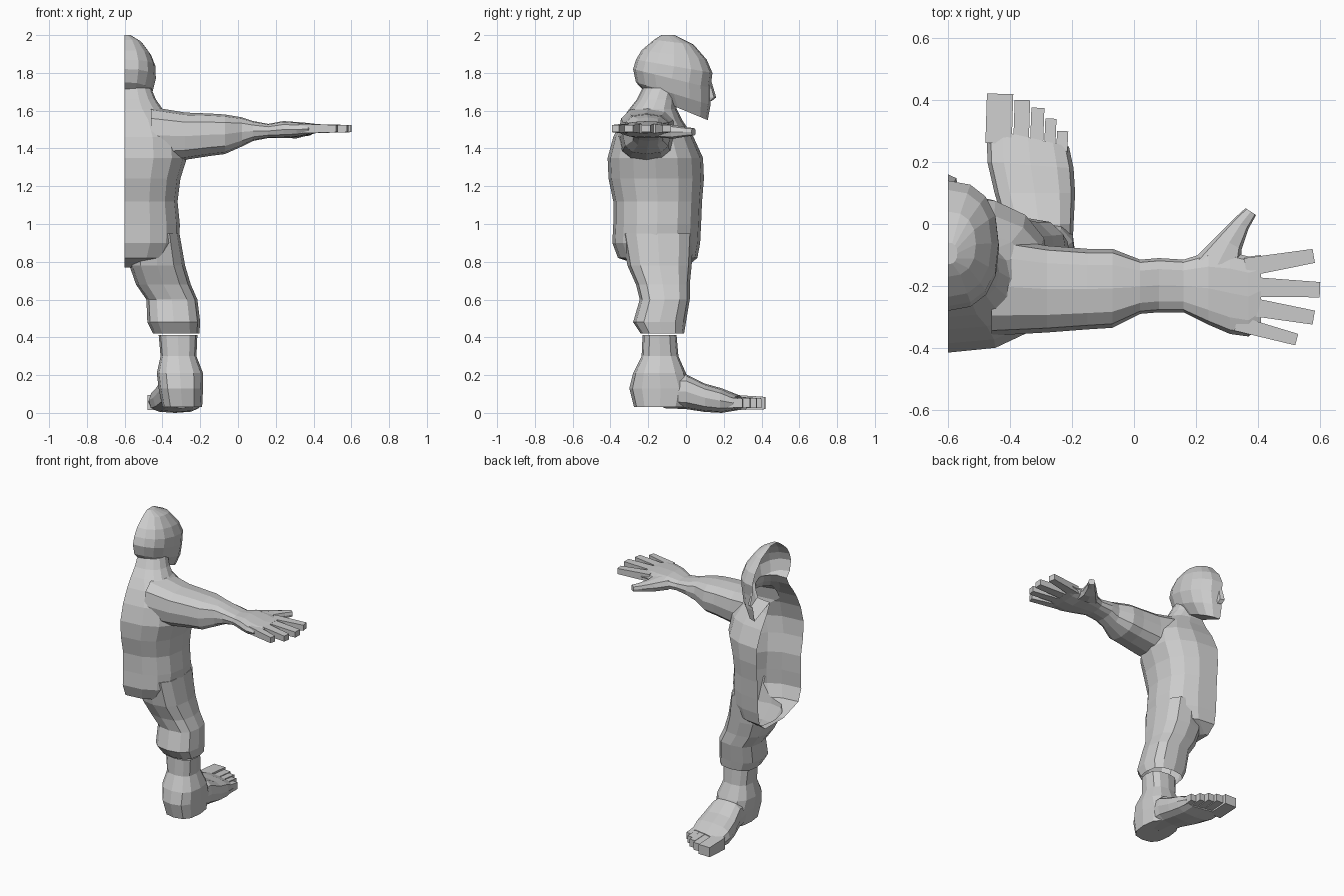
import bpy, bmesh, math
from mathutils import Vector as V

CUT = -0.6  # open mirror plane of the half figure
grey = bpy.data.materials.new("grey")
grey.diffuse_color = (0.6, 0.6, 0.6, 1)


def loft(name, rings, n=12, p=0.8):
    """Skin rings given as (centre, half axis u, half axis v); p squares them off."""
    bm = bmesh.new()
    loops = []
    for c, u, v in rings:
        loop = []
        for i in range(n):
            a = 2 * math.pi * i / n
            k, s = math.cos(a), math.sin(a)
            k = math.copysign(abs(k) ** p, k) if abs(k) > 1e-6 else 0
            s = math.copysign(abs(s) ** p, s) if abs(s) > 1e-6 else 0
            loop.append(bm.verts.new(V(c) + V(u) * k + V(v) * s))
        loops.append(loop)
    for a, b in zip(loops, loops[1:]):
        for i in range(n):
            j = (i + 1) % n
            bm.faces.new((a[i], a[j], b[j], b[i]))
    bm.faces.new(loops[0])
    bm.faces.new(loops[-1])
    bmesh.ops.recalc_face_normals(bm, faces=bm.faces)
    me = bpy.data.meshes.new(name)
    bm.to_mesh(me)
    bm.free()
    me.materials.append(grey)
    ob = bpy.data.objects.new(name, me)
    bpy.context.collection.objects.link(ob)
    return ob


def zring(z, x0, x1, y0, y1):
    return ((x0 + x1) / 2, (y0 + y1) / 2, z), ((x1 - x0) / 2, 0, 0), (0, (y1 - y0) / 2, 0)


def xring(x, y0, y1, z0, z1):
    return (x, (y0 + y1) / 2, (z0 + z1) / 2), (0, (y1 - y0) / 2, 0), (0, 0, (z1 - z0) / 2)


def yring(y, x0, x1, z0, z1, skew=0.0):
    return (((x0 + x1) / 2, y, (z0 + z1) / 2), ((x1 - x0) / 2, -skew, 0), (0, 0, (z1 - z0) / 2))


def mid(yb, zb, yf, zf, hw):
    """Tilted ring on the centre plane, from its back point to its front point."""
    return ((CUT, (yb + yf) / 2, (zb + zf) / 2), (hw, 0, 0), (0, (yf - yb) / 2, (zf - zb) / 2))


def digit(name, a, b, wa, wb, ha, hb):
    """Square-section finger or toe from a to b."""
    a, b = V(a), V(b)
    side = (b - a).cross(V((0, 0, 1))).normalized()
    r = math.sqrt(0.5)
    rings = []
    for t in (0, 0.55, 1):
        w, h = wa + (wb - wa) * t, ha + (hb - ha) * t
        up = V((0, 0, h / 2))
        rings.append((a.lerp(b, t), (side * w / 2 + up), (up - side * w / 2)))
    return loft(name, rings, n=4, p=1)


def union(base, others):
    for o in others:
        m = base.modifiers.new("join", 'BOOLEAN')
        m.operation, m.object, m.solver = 'UNION', o, 'EXACT'
        bpy.context.view_layer.objects.active = base
        bpy.ops.object.modifier_apply(modifier=m.name)
        bpy.data.objects.remove(o)


def trim(ob, cap_z, half=False):
    """Open the cap at cap_z and, for the body, the centre plane."""
    bm = bmesh.new()
    bm.from_mesh(ob.data)
    caps = [f for f in bm.faces if all(abs(v.co.z - cap_z) < 1e-3 for v in f.verts)]
    bmesh.ops.delete(bm, geom=caps, context='FACES')
    if half:
        bmesh.ops.bisect_plane(bm, geom=bm.verts[:] + bm.edges[:] + bm.faces[:],
                               plane_co=(CUT, 0, 0), plane_no=(1, 0, 0), clear_inner=True)
    bm.to_mesh(ob.data)
    bm.free()


# Torso and neck
body = loft("body", [mid(yb, z, yf, z, hw) for z, yb, yf, hw in (
    (0.77, -0.20, 0.00, 0.05), (0.82, -0.36, 0.06, 0.25), (0.90, -0.39, 0.075, 0.29),
    (1.00, -0.385, 0.08, 0.292), (1.12, -0.385, 0.085, 0.28), (1.24, -0.41, 0.095, 0.295),
    (1.35, -0.415, 0.09, 0.33), (1.46, -0.385, 0.04, 0.32), (1.55, -0.34, -0.02, 0.27),
    (1.61, -0.30, -0.05, 0.20), (1.66, -0.26, -0.05, 0.165), (1.72, -0.23, -0.04, 0.14))], n=16)

# Head and nose
head = loft("head", [mid(*r) for r in (
    (-0.20, 1.68, 0.115, 1.55, 0.10), (-0.265, 1.75, 0.13, 1.63, 0.145),
    (-0.28, 1.82, 0.13, 1.72, 0.165), (-0.265, 1.87, 0.14, 1.80, 0.163),
    (-0.235, 1.92, 0.11, 1.87, 0.14), (-0.17, 1.975, 0.04, 1.95, 0.09),
    (-0.13, 2.0, -0.06, 2.0, 0.03))], n=16, p=0.85)
nose = loft("nose", [mid(0.06, 1.65, 0.135, 1.65, 0.035), mid(0.06, 1.67, 0.16, 1.67, 0.035),
                     mid(0.06, 1.77, 0.13, 1.77, 0.018)], n=8)

# Arm with palm
arm = loft("arm", [xring(*r) for r in (
    (-0.46, -0.36, -0.04, 1.32, 1.62), (-0.28, -0.35, -0.07, 1.34, 1.59),
    (-0.15, -0.34, -0.08, 1.36, 1.585), (-0.07, -0.335, -0.08, 1.37, 1.58),
    (0.02, -0.29, -0.115, 1.41, 1.565), (0.08, -0.285, -0.11, 1.44, 1.545),
    (0.16, -0.285, -0.115, 1.455, 1.53), (0.24, -0.325, -0.09, 1.455, 1.545),
    (0.31, -0.355, -0.09, 1.46, 1.54), (0.37, -0.363, -0.105, 1.472, 1.535),
    (0.41, -0.33, -0.10, 1.48, 1.53))], p=0.75)

# Thigh and cuff
thigh = loft("thigh", [zring(*r) for r in (
    (0.95, -0.57, -0.31, -0.34, 0.04), (0.78, -0.575, -0.28, -0.31, 0.03),
    (0.68, -0.54, -0.25, -0.265, 0.02), (0.60, -0.485, -0.215, -0.245, 0.02),
    (0.48, -0.48, -0.20, -0.28, 0.0), (0.42, -0.45, -0.205, -0.24, -0.01))], p=0.75)

union(body, [head, nose, arm, thigh])
trim(body, 0.42, half=True)

# Shin, heel and foot
foot = loft("foot", [yring(*r) for r in (
    (-0.12, -0.40, -0.20, 0.025, 0.20), (0.0, -0.42, -0.195, 0.02, 0.205),
    (0.10, -0.45, -0.19, 0.005, 0.155), (0.19, -0.473, -0.195, 0.0, 0.13, 0.01),
    (0.28, -0.475, -0.21, 0.015, 0.09, 0.03))], p=0.7)
shin = loft("shin", [zring(*r) for r in (
    (0.412, -0.42, -0.215, -0.23, -0.05), (0.30, -0.41, -0.22, -0.235, -0.04),
    (0.21, -0.43, -0.185, -0.28, 0.0), (0.13, -0.42, -0.185, -0.30, 0.03),
    (0.03, -0.40, -0.19, -0.275, 0.0))], p=0.75)
union(shin, [foot])
trim(shin, 0.412)
shin.name = "lower_leg_and_foot"

# Toes: x, width, tip y, base y, height
for i, (x, w, tip, base, h) in enumerate((
        (-0.432, 0.085, 0.42, 0.26, 0.065), (-0.36, 0.05, 0.40, 0.25, 0.05),
        (-0.31, 0.042, 0.375, 0.24, 0.05), (-0.268, 0.036, 0.34, 0.22, 0.048),
        (-0.23, 0.036, 0.30, 0.20, 0.045))):
    digit(f"toe_{i + 1}", (x - 0.005, base, 0.055), (x, tip, 0.052), w, w, h + 0.015, h)

# Fingers: base x, base y, tip x, tip y, width
for i, (x0, y0, x1, y1, w) in enumerate((
        (0.36, -0.14, 0.58, -0.103, 0.06), (0.36, -0.202, 0.60, -0.212, 0.065),
        (0.36, -0.264, 0.58, -0.302, 0.06), (0.33, -0.32, 0.525, -0.373, 0.05))):
    digit(f"finger_{i + 1}", (x0, y0, 1.505), (x1, y1, 1.505), w, w * 0.76, 0.05, 0.038)

# Thumb
loft("thumb", [((0.27, -0.13, 1.495), (0.075, -0.02, 0), (0, 0, 0.04)),
               ((0.307, -0.06, 1.488), (0.04, -0.022, 0), (0, 0, 0.035)),
               ((0.345, 0.0, 1.488), (0.024, -0.016, 0), (0, 0, 0.025)),
               ((0.377, 0.04, 1.488), (0.017, -0.011, 0), (0, 0, 0.02))], n=8, p=0.7)
